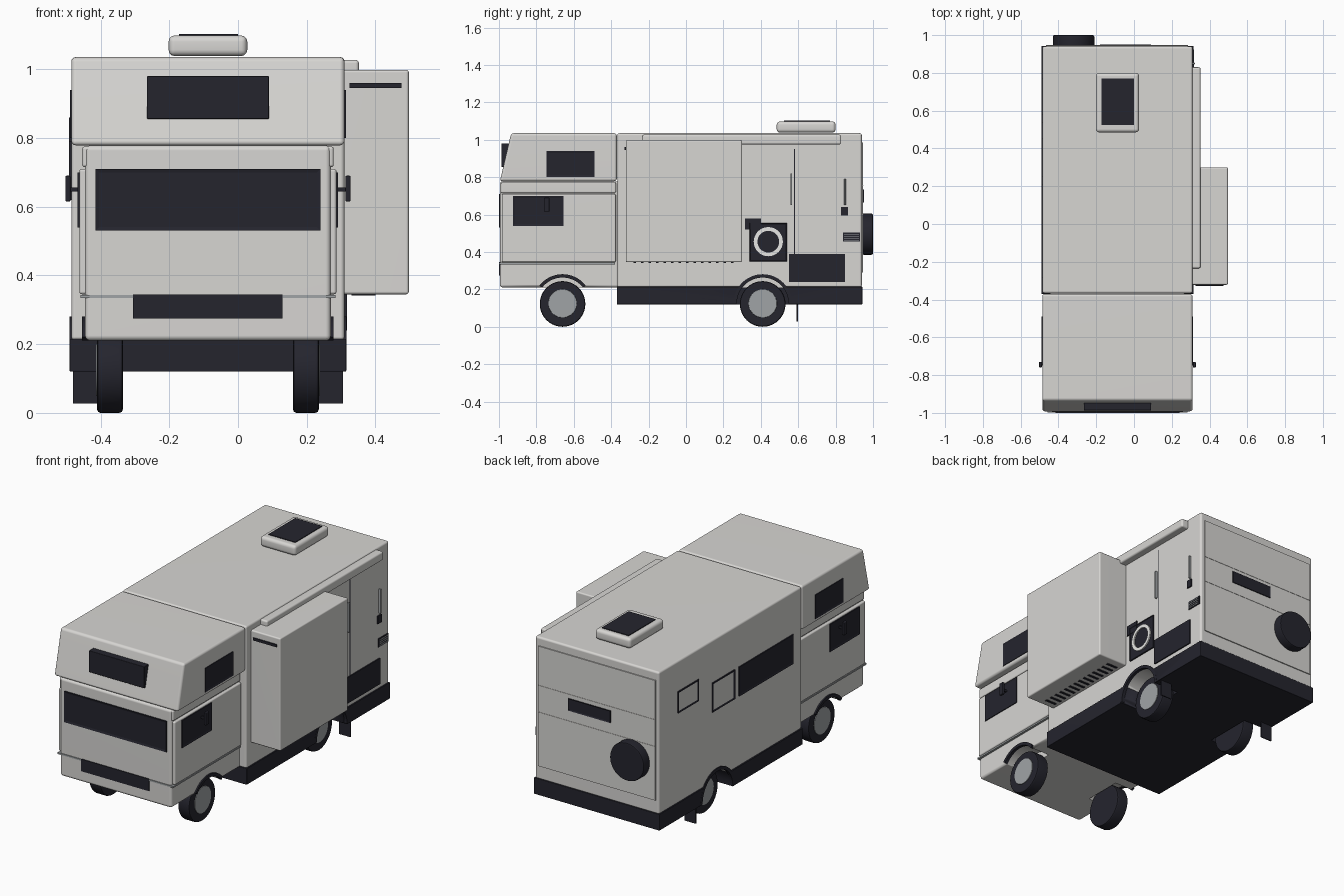
import bpy, bmesh, math
from mathutils import Matrix, Vector

default = bpy.data.objects.get("Cube")
if default:
    bpy.data.objects.remove(default, do_unlink=True)


def material(name, r, g, b):
    m = bpy.data.materials.new(name)
    m.use_nodes = True
    m.diffuse_color = (r, g, b, 1)
    m.node_tree.nodes["Principled BSDF"].inputs["Base Color"].default_value = (r, g, b, 1)
    return m


SHELL = material("shell_grey_white", .68, .67, .65)
DARK = material("dark_trim", .018, .018, .027)
METAL = material("wheel_metal", .35, .37, .38)
PALE = material("pale_ring", .8, .8, .78)

MID = -.0875           # centre line of the body
HALF = .3975           # half width of the body
LEFT, RIGHT = MID + HALF, MID - HALF
AXLES = {"front": -.66, "rear": .41}
HUB_Z = .125


def finish(bm, name, *mats):
    bmesh.ops.recalc_face_normals(bm, faces=bm.faces)
    mesh = bpy.data.meshes.new(name)
    bm.to_mesh(mesh)
    bm.free()
    for m in mats:
        mesh.materials.append(m)
    ob = bpy.data.objects.new(name, mesh)
    bpy.context.collection.objects.link(ob)
    return ob


def smooth(ob):
    bpy.ops.object.select_all(action="DESELECT")
    ob.select_set(True)
    bpy.context.view_layer.objects.active = ob
    bpy.ops.object.shade_smooth_by_angle(angle=math.radians(35))
    ob.modifiers.new("even_normals", "WEIGHTED_NORMAL").keep_sharp = True


def box_mesh(x, y, z):
    bm = bmesh.new()
    bmesh.ops.create_cube(bm, size=1)
    for v in bm.verts:
        v.co = [(a + b) / 2 + c * (b - a) for c, (a, b) in zip(v.co, (x, y, z))]
    return bm


def soften(bm, width):
    bmesh.ops.bevel(bm, geom=bm.edges[:], offset=width, segments=3,
                    profile=.5, affect="EDGES")


def box(name, x, y, z, mat=SHELL, bevel=0):
    bm = box_mesh(x, y, z)
    if bevel:
        soften(bm, bevel)
    ob = finish(bm, name, mat)
    if bevel:
        smooth(ob)
    return ob


def window(name, x, y, z, facing, frame=.015, pane=DARK):
    """Plate whose outward face is inset to leave a raised frame."""
    bm = box_mesh(x, y, z)
    bm.normal_update()
    face = max(bm.faces, key=lambda f: f.normal.dot(Vector(facing)))
    bmesh.ops.inset_individual(bm, faces=[face], thickness=frame, depth=-.003)
    face.material_index = 1
    return finish(bm, name, DARK, pane)


def disc(name, centre, radius, width, axis, mat, bevel=0):
    bm = bmesh.new()
    bmesh.ops.create_cone(bm, cap_ends=True, segments=40, radius1=radius,
                          radius2=radius, depth=width)
    if bevel:
        rims = [e for e in bm.edges if any(len(f.verts) > 4 for f in e.link_faces)]
        bmesh.ops.bevel(bm, geom=rims, offset=bevel, segments=2,
                        profile=.5, affect="EDGES")
    turn = Matrix.Rotation(math.pi / 2, 4, "Y" if axis == "X" else "X")
    bm.transform(Matrix.Translation(centre) @ turn)
    ob = finish(bm, name, mat)
    smooth(ob)
    return ob


def arch(name, x, y, z, inner, outer, start, end, mat):
    """Flat ring sector in the yz plane, thickened along x."""
    bm = bmesh.new()
    steps = 32
    rows = []
    for i in range(steps + 1):
        a = math.radians(start + (end - start) * i / steps)
        rows.append([bm.verts.new((px, y + r * math.cos(a), z + r * math.sin(a)))
                     for px, r in ((x[0], inner), (x[0], outer), (x[1], outer), (x[1], inner))])
    for a, b in zip(rows, rows[1:]):
        for k in range(4):
            bm.faces.new((a[k], a[k - 1], b[k - 1], b[k]))
    bm.faces.new(rows[0])
    bm.faces.new(rows[-1])
    bmesh.ops.remove_doubles(bm, verts=bm.verts, dist=.0001)
    return finish(bm, name, mat)


def cut_wheel_wells(ob, axle):
    for side in (-1, 1):
        cutter = disc("well_cutter", (MID + side * .37, AXLES[axle], HUB_Z), .142, .26, "X", SHELL)
        cutter.hide_render = True
        mod = ob.modifiers.new("wheel_well", "BOOLEAN")
        mod.operation, mod.solver, mod.object = "DIFFERENCE", "EXACT", cutter
        bpy.context.view_layer.objects.active = ob
        bpy.ops.object.modifier_move_to_index(modifier=mod.name, index=0)
        bpy.ops.object.modifier_apply(modifier=mod.name)
        bpy.data.objects.remove(cutter, do_unlink=True)
    for m in list(ob.modifiers):
        ob.modifiers.remove(m)
    smooth(ob)


# Living body and skirt
body = box("living_body", (RIGHT, LEFT), (-.367, .94), (.21, 1.035), SHELL, .012)
skirt = box("skirt", (RIGHT - .005, LEFT + .005), (-.37, .943), (.12, .215), DARK, .003)
cut_wheel_wells(body, "rear")
cut_wheel_wells(skirt, "rear")

# Cab with door panels
cab = box("cab", (-.445, .27), (-.995, -.36), (.21, .778), SHELL, .015)
cut_wheel_wells(cab, "front")
box("cab_chrome_strip", (-.458, .283), (-.999, -.38), (.334, .343), METAL)
for side, label in ((1, "left"), (-1, "right")):
    def across(a, b):
        return sorted((MID + side * a, MID + side * b))
    out = (side, 0, 0)
    box(label + "_door", across(.33, .374), (-.985, -.375), (.345, .71), SHELL, .008)
    box(label + "_door_rail", across(.33, .366), (-.99, -.375), (.715, .775), SHELL, .008)
    window(label + "_door_window", across(.37, .379), (-.925, -.655), (.54, .70), out)
    window(label + "_bunk_window", across(.394, .401), (-.745, -.49), (.80, .94), out)
    box(label + "_mirror", across(.4, .415), (-.76, -.73), (.615, .69), DARK, .004)
    box(label + "_mirror_arm", across(.37, .402), (-.75, -.74), (.644, .656), DARK)
    # Wheels, arch trims and mud flaps
    for axle, y in AXLES.items():
        name = label + "_" + axle
        disc(name + "_tyre", (MID + side * .285, y, HUB_Z - .003), .122, .075, "X", DARK, .01)
        disc(name + "_hub", (MID + side * .32, y, HUB_Z), .076, .012, "X", METAL, .003)
        start, reach = (38, .358) if axle == "front" else (0, .395)
        arch(name + "_arch", across(reach - .01, reach + .008), y, HUB_Z, .138, .156,
             start, 180 - start, DARK)
    box(label + "_mud_flap", across(.322, .393), (.592, .598), (.027, .12), DARK)

# Sleeping bunk over the cab, with a sloped nose
bm = box_mesh((RIGHT, LEFT), (-.995, -.37), (.778, 1.035))
for v in bm.verts:
    if v.co.y < -.9 and v.co.z > 1:
        v.co.y = -.935
soften(bm, .014)
smooth(finish(bm, "bunk", SHELL))
box("bunk_front_window", (-.265, .09), (-.987, -.93), (.855, .98), DARK, .003)

# Cab front
window("windshield", (-.415, .24), (-1, -.99), (.53, .71), (0, -1, 0))
box("grille", (-.305, .13), (-1, -.99), (.275, .345), DARK)

# Slide-out room
box("slide_out", (.30, .497), (-.322, .30), (.345, .998), SHELL, .008)
box("slide_out_slot", (.325, .475), (-.328, -.32), (.945, .96), DARK)
for i in range(14):
    y = -.28 + i * .04
    box("slide_out_slat", (.33, .40), (y, y + .014), (.341, .347), DARK)

# Awning tube on the left side
box("awning", (.30, .352), (-.235, .83), (.975, 1.027), SHELL, .01)

# Left side: entry door, lockers and fittings
window("appliance_panel", (.305, .317), (.34, .54), (.35, .555), (1, 0, 0), .006)
box("appliance_tab", (.305, .316), (.315, .40), (.52, .58), DARK)
arch("appliance_ring", (.31, .321), .44, .455, .058, .078, 0, 360, PALE)
box("battery_locker", (.305, .317), (.55, .85), (.24, .39), DARK)
box("entry_door_gap", (.305, .311), (.578, .584), (.39, .95), DARK)
box("entry_door_handle", (.305, .322), (.558, .568), (.65, .82), METAL, .003)
box("grab_handle", (.305, .322), (.845, .855), (.65, .79), METAL, .003)
box("door_lock", (.305, .318), (.83, .865), (.595, .64), DARK)
box("side_vent", (.305, .314), (.84, .93), (.455, .505), DARK)
for i in range(4):
    z = .46 + i * .011
    box("side_vent_slat", (.31, .317), (.845, .925), (z, z + .004), METAL)

# Right side windows
wall = (RIGHT - .006, RIGHT + .002)
window("small_rear_window", wall, (.58, .77), (.735, .86), (-1, 0, 0), .014, SHELL)
window("small_middle_window", wall, (.25, .455), (.62, .79), (-1, 0, 0), .014, SHELL)
window("long_window", wall, (-.285, .21), (.62, .79), (-1, 0, 0))

# Back wall
box("back_panel", (-.465, .285), (.935, .946), (.29, .985))
for z in (.60, .755):
    box("back_trim", (-.465, .285), (.94, .948), (z, z + .004))
window("back_window", (-.18, .09), (.94, .951), (.665, .735), (0, 1, 0), .008)
disc("spare_wheel", (-.32, .97, .495), .11, .06, "Y", DARK, .008)

# Roof vent
box("roof_vent", (-.202, .027), (.485, .80), (1.038, 1.098), SHELL, .018)
box("roof_vent_glass", (-.172, 0), (.525, .77), (1.09, 1.102), DARK)
